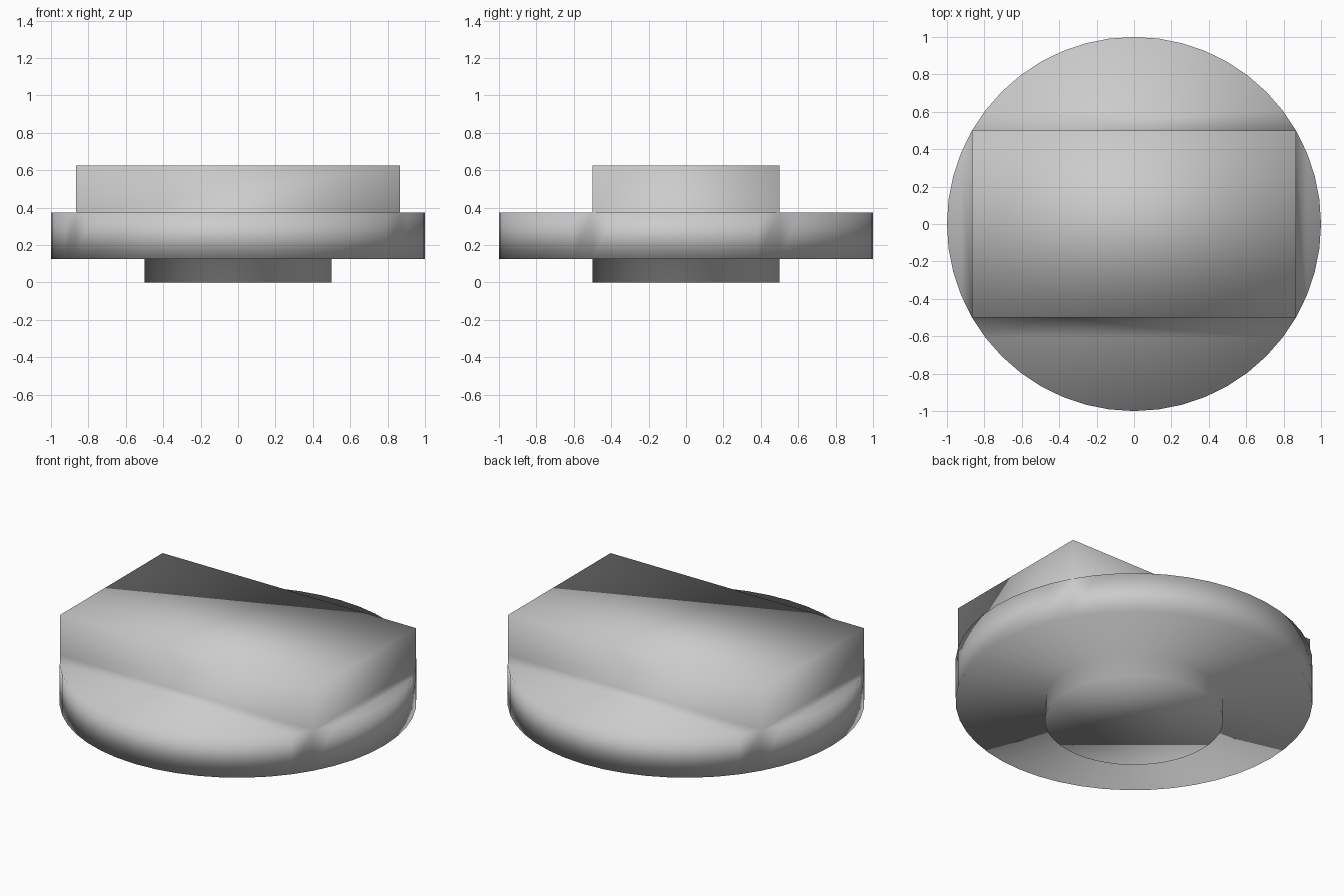
import bpy, bmesh, math

if "Cube" in bpy.data.objects:
    bpy.data.objects.remove(bpy.data.objects["Cube"])

SIDES = 48
bm = bmesh.new()


def ring(radius, z):
    return [bm.verts.new((radius * math.cos(math.tau * i / SIDES),
                          radius * math.sin(math.tau * i / SIDES), z))
            for i in range(SIDES)]


def bridge(low, high):
    n = len(low)
    for i in range(n):
        j = (i + 1) % n
        bm.faces.new((low[i], low[j], high[j], high[i]))


# Round stud underneath, underside of the disc, and disc rim
stud_low, stud_high = ring(0.5, 0), ring(0.5, 0.125)
disc_low, disc_high = ring(1, 0.125), ring(1, 0.375)
bm.faces.new(stud_low[::-1])
bridge(stud_low, stud_high)
bridge(stud_high, disc_low)
bridge(disc_low, disc_high)

# Four ledges on top of the disc, between the rim and the block
corner_ids = [SIDES * k // 12 for k in (1, 5, 7, 11)]
for start, end in zip(corner_ids, corner_ids[1:] + [corner_ids[0] + SIDES]):
    bm.faces.new([disc_high[i % SIDES] for i in range(start, end + 1)])

# Rectangular block whose corners stand on the rim
block_low = [disc_high[i] for i in corner_ids]
block_high = [bm.verts.new((v.co.x, v.co.y, 0.625)) for v in block_low]
bridge(block_low, block_high)
bm.faces.new(block_high)

# One continuous, smooth-shaded body
bm.normal_update()
for f in bm.faces:
    f.smooth = True
mesh = bpy.data.meshes.new("stepped_knob")
bm.to_mesh(mesh)
bm.free()
bpy.context.collection.objects.link(bpy.data.objects.new("stepped_knob", mesh))
